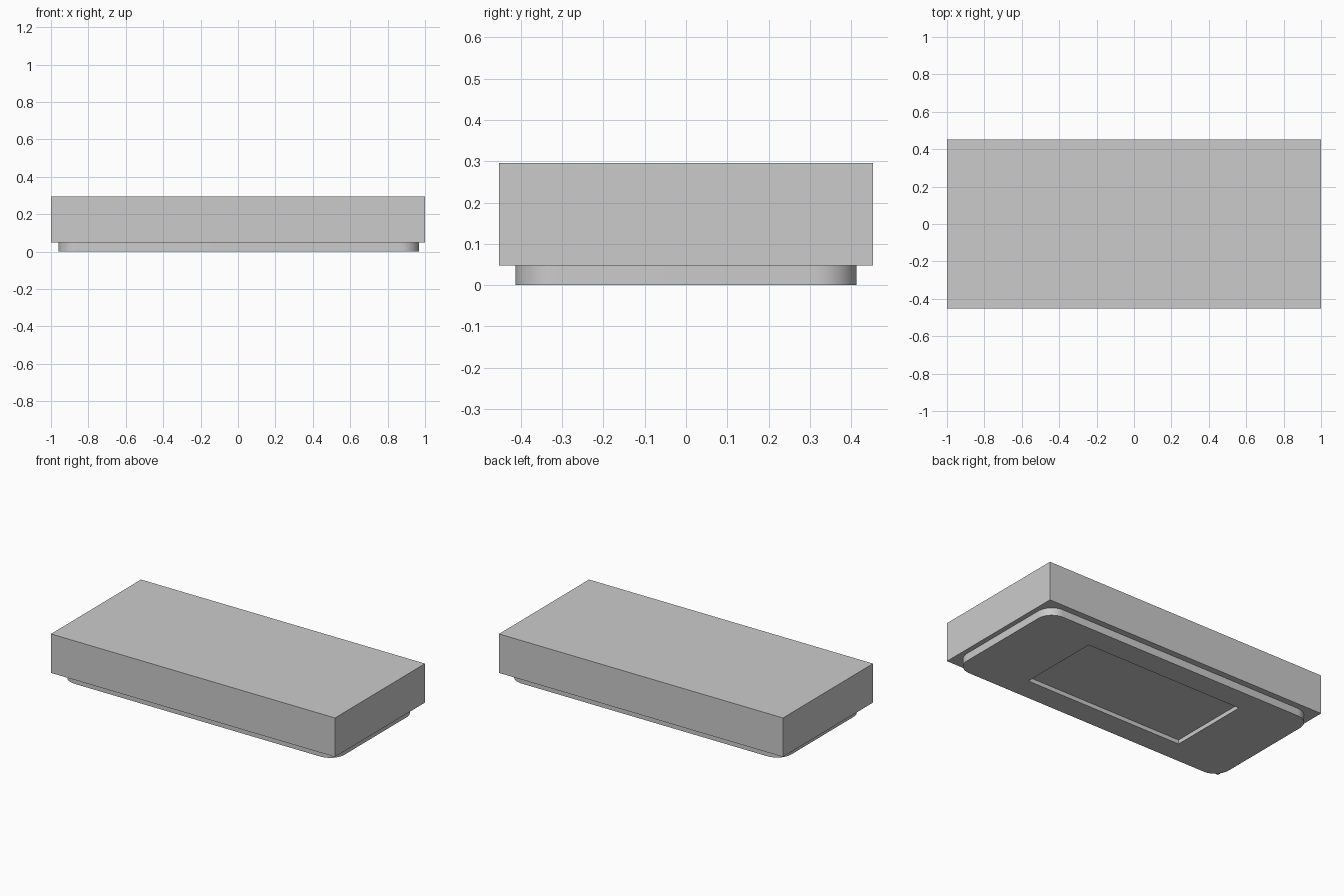
import bpy
import bmesh
import math

if "Cube" in bpy.data.objects:
    bpy.data.objects.remove(bpy.data.objects["Cube"])

grey = bpy.data.materials.new("light_grey")
grey.diffuse_color = (0.6, 0.6, 0.6, 1.0)
grey.use_nodes = True
grey.node_tree.nodes["Principled BSDF"].inputs["Base Color"].default_value = grey.diffuse_color


def box(name, half_x, half_y, z0, z1, radius=0.0, shift_x=0.0):
    """Box centred on y, with optional rounded upright corners."""
    bm = bmesh.new()
    bmesh.ops.create_cube(bm, size=2.0)
    for v in bm.verts:
        v.co = (v.co.x * half_x + shift_x, v.co.y * half_y,
                z1 if v.co.z > 0 else z0)
    if radius:
        uprights = [e for e in bm.edges
                    if abs(e.verts[0].co.z - e.verts[1].co.z) > 1e-4]
        bmesh.ops.bevel(bm, geom=uprights, offset=radius, segments=12,
                        profile=0.5, affect='EDGES')
    bmesh.ops.recalc_face_normals(bm, faces=bm.faces)
    mesh = bpy.data.meshes.new(name)
    bm.to_mesh(mesh)
    bm.free()
    mesh.materials.append(grey)
    obj = bpy.data.objects.new(name, mesh)
    bpy.context.collection.objects.link(obj)
    return obj


# Main rectangular block
box("top_block", 1.0, 0.453, 0.048, 0.296)

# Smaller rounded plate underneath, a touch off centre
base = box("base_plate", 0.965, 0.413, 0.0, 0.048, radius=0.1, shift_x=0.004)

# Shallow rectangular recess in the underside of the plate
cutter = box("recess_cutter", 0.554, 0.265, -0.05, 0.026, shift_x=0.003)
cutter.hide_render = True
cutter.hide_set(True)
cut = base.modifiers.new("recess", 'BOOLEAN')
cut.operation = 'DIFFERENCE'
cut.solver = 'EXACT'
cut.object = cutter

# Apply the cut, then smooth only the rounded corners
bpy.context.view_layer.objects.active = base
base.select_set(True)
bpy.ops.object.modifier_apply(modifier=cut.name)
bpy.data.objects.remove(cutter)
bpy.ops.object.shade_smooth_by_angle(angle=math.radians(30))
